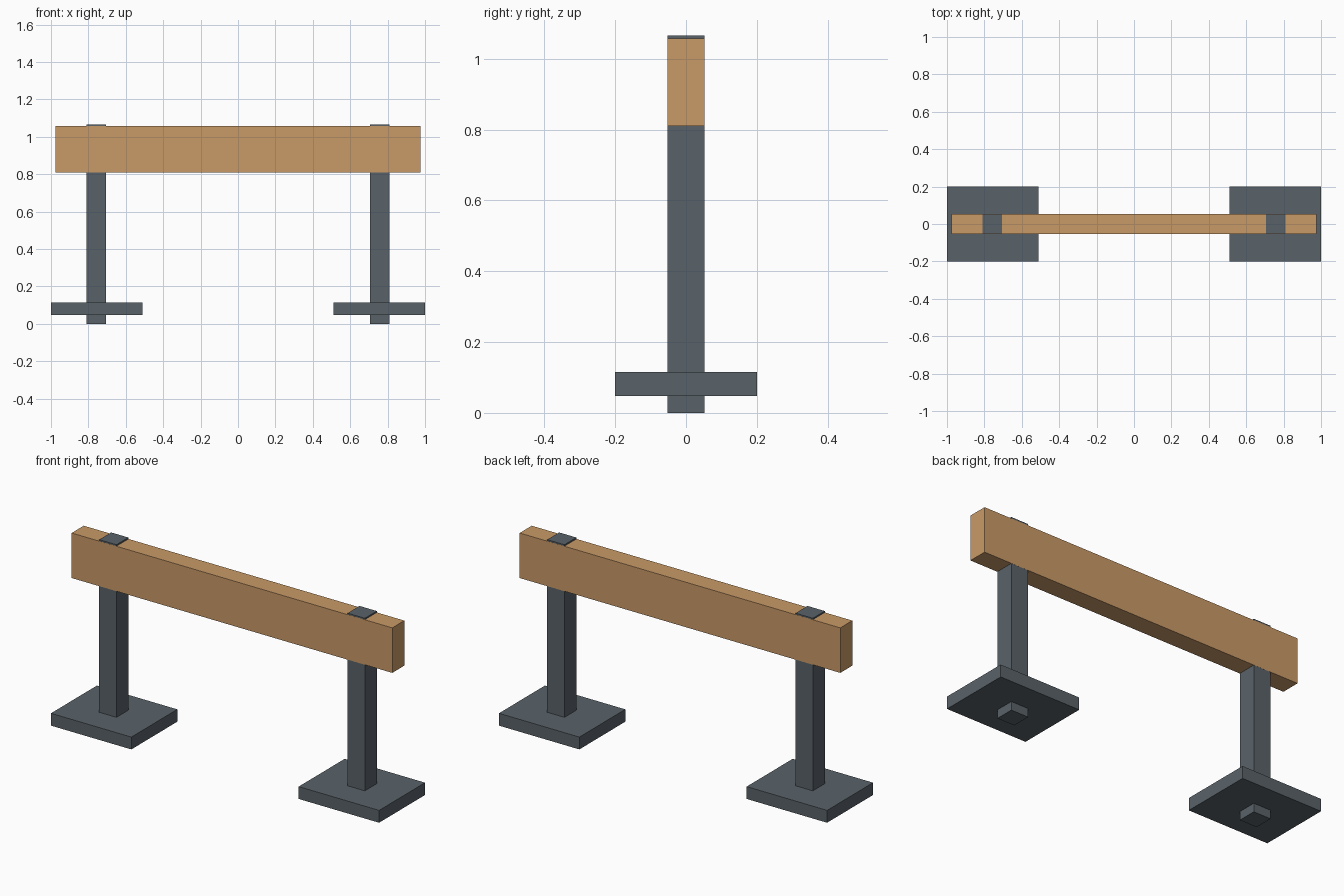
import bpy

if "Cube" in bpy.data.objects:
    bpy.data.objects.remove(bpy.data.objects["Cube"])


def material(name, rgb):
    m = bpy.data.materials.new(name)
    m.diffuse_color = (*rgb, 1.0)
    m.use_nodes = True
    m.node_tree.nodes["Principled BSDF"].inputs["Base Color"].default_value = m.diffuse_color
    return m


wood = material("warm_wood", (0.584, 0.323, 0.136))
steel = material("slate_steel", (0.100, 0.122, 0.141))


def box(name, lo, hi, mat):
    """Axis-aligned box between two corners."""
    centre = [(a + b) / 2 for a, b in zip(lo, hi)]
    bpy.ops.mesh.primitive_cube_add(size=1, location=centre)
    ob = bpy.context.object
    ob.name = name
    ob.scale = [b - a for a, b in zip(lo, hi)]
    bpy.ops.object.transform_apply(location=False, rotation=False, scale=True)
    ob.data.materials.append(mat)
    return ob


# Horizontal wooden beam
box("beam", (-0.977, -0.0525, 0.81), (0.977, 0.0525, 1.058), wood)

# Post running through the beam and base plate at each end
for side, s in (("left", -1), ("right", 1)):
    px, bx = s * 0.757, s * 0.755
    box(side + "_post", (px - 0.0525, -0.052, 0), (px + 0.0525, 0.052, 1.066), steel)
    box(side + "_base_plate", (bx - 0.245, -0.2, 0.047), (bx + 0.245, 0.2, 0.115), steel)
